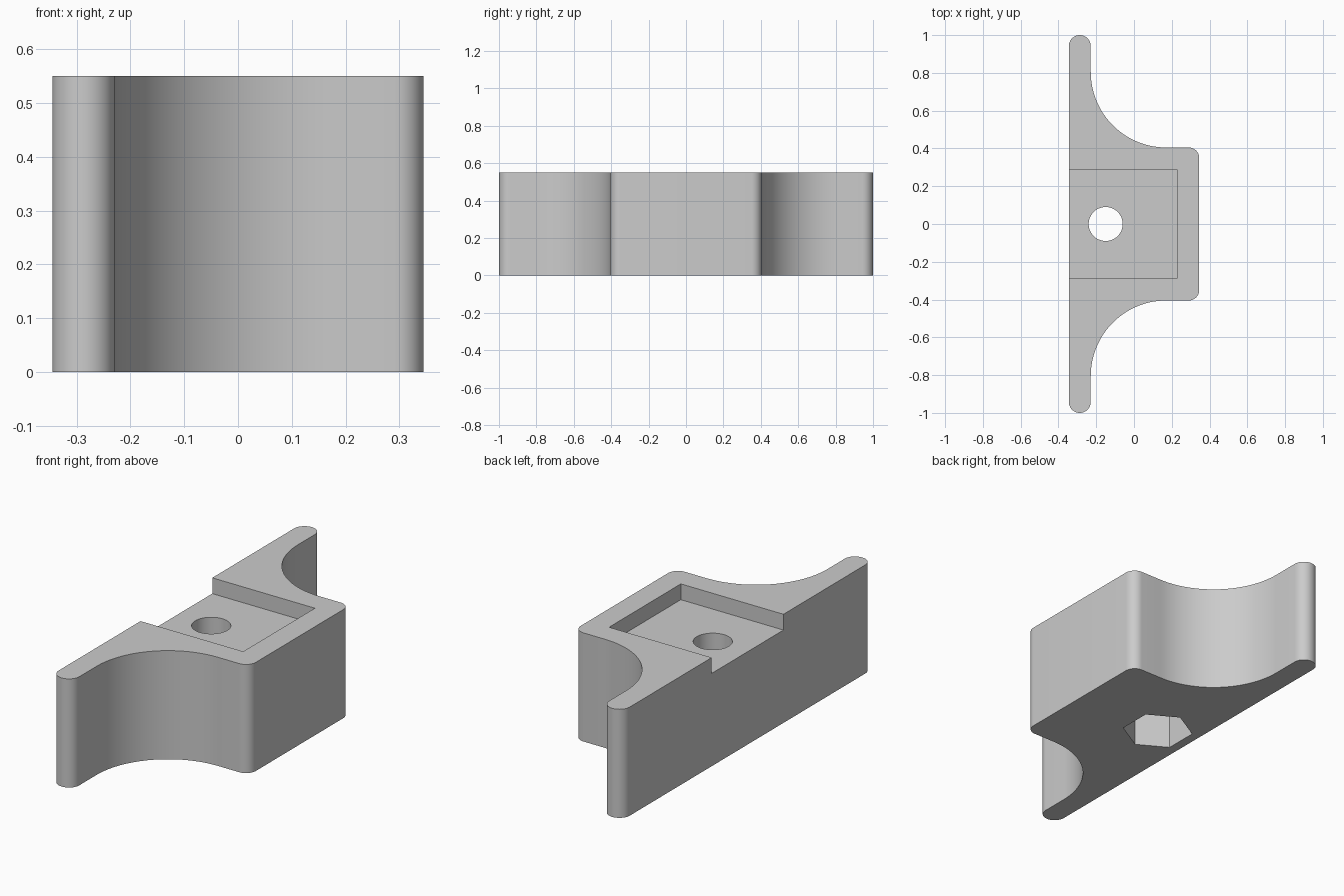
import bpy, bmesh, math
from math import pi

cube = bpy.data.objects.get("Cube")
if cube:
    bpy.data.objects.remove(cube, do_unlink=True)

HEIGHT = 0.55
HALF_W = 0.345     # half width in x
TAB_R = 0.058      # rounded end of each wing
BLOCK_Y = 0.405    # half length of the central block
CORNER_R = 0.055
SCOOP_R = 0.40
HOLE_X = -0.15

# Plain grey plastic
grey = bpy.data.materials.new("plain grey")
grey.use_nodes = True
colour = (0.6, 0.6, 0.6, 1)
grey.diffuse_color = colour
grey.node_tree.nodes["Principled BSDF"].inputs["Base Color"].default_value = colour


def arc(cx, cy, r, start, end, steps):
    return [(cx + r * math.cos(start + (end - start) * i / steps),
             cy + r * math.sin(start + (end - start) * i / steps))
            for i in range(steps + 1)]


def prism(name, outline, z0, z1):
    """Extrude a closed outline from z0 to z1."""
    bm = bmesh.new()
    face = bm.faces.new([bm.verts.new((x, y, z0)) for x, y in outline])
    top = bmesh.ops.extrude_face_region(bm, geom=[face])["geom"]
    verts = [v for v in top if isinstance(v, bmesh.types.BMVert)]
    bmesh.ops.translate(bm, verts=verts, vec=(0, 0, z1 - z0))
    bmesh.ops.recalc_face_normals(bm, faces=bm.faces)
    mesh = bpy.data.meshes.new(name)
    bm.to_mesh(mesh)
    bm.free()
    mesh.materials.append(grey)
    obj = bpy.data.objects.new(name, mesh)
    bpy.context.collection.objects.link(obj)
    return obj


# Half outline: block corner, concave scoop, rounded wing tip
half = arc(HALF_W - CORNER_R, BLOCK_Y - CORNER_R, CORNER_R, 0, pi / 2, 10)
scoop_x = -HALF_W + 2 * TAB_R + SCOOP_R
half += arc(scoop_x, BLOCK_Y + SCOOP_R, SCOOP_R, 1.5 * pi, pi, 32)
half += arc(-HALF_W + TAB_R, 1 - TAB_R, TAB_R, 0, pi, 20)
outline = half + [(x, -y) for x, y in reversed(half)]
body = prism("winged_block", outline, 0, HEIGHT)

# Cutters: open pocket, bolt hole and hexagonal nut recess
pocket = [(-0.5, -0.287), (0.23, -0.287), (0.23, 0.287), (-0.5, 0.287)]
cutters = [
    prism("pocket_cutter", pocket, HEIGHT - 0.08, HEIGHT + 0.2),
    prism("bolt_hole_cutter", arc(HOLE_X, 0, 0.09, 0, 2 * pi, 48)[:-1], -0.2, HEIGHT + 0.1),
    prism("nut_recess_cutter", arc(HOLE_X, 0, 0.17, pi / 6, pi / 6 + 2 * pi, 6)[:-1], -0.1, 0.27),
]

bpy.ops.object.select_all(action="DESELECT")
body.select_set(True)
bpy.context.view_layer.objects.active = body
for cutter in cutters:
    mod = body.modifiers.new(cutter.name, "BOOLEAN")
    mod.operation = "DIFFERENCE"
    mod.solver = "EXACT"
    mod.object = cutter
    bpy.ops.object.modifier_apply(modifier=mod.name)
    bpy.data.objects.remove(cutter, do_unlink=True)

bpy.ops.object.shade_smooth_by_angle(angle=math.radians(30))
